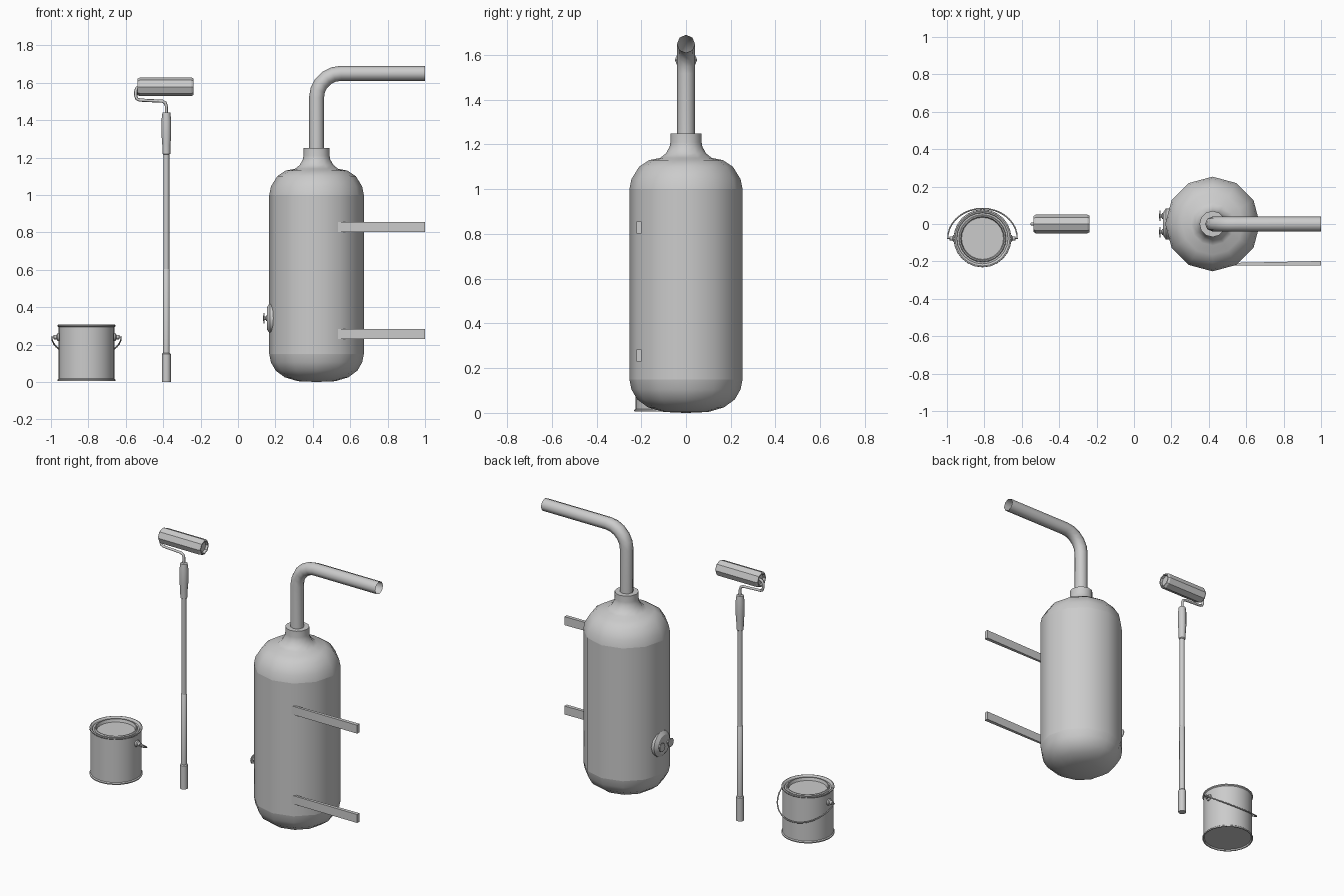
import bpy, bmesh, math
from mathutils import Matrix, Vector

if "Cube" in bpy.data.objects:
    bpy.data.objects.remove(bpy.data.objects["Cube"])


def finish(ob, angle):
    bpy.ops.object.select_all(action='DESELECT')
    ob.select_set(True)
    bpy.context.view_layer.objects.active = ob
    if angle:
        bpy.ops.object.shade_smooth_by_angle(angle=math.radians(angle))
    return ob


def mesh_object(name, bm, angle):
    bmesh.ops.recalc_face_normals(bm, faces=bm.faces)
    me = bpy.data.meshes.new(name)
    bm.to_mesh(me)
    bm.free()
    ob = bpy.data.objects.new(name, me)
    bpy.context.collection.objects.link(ob)
    return finish(ob, angle)


def lathe(name, profile, sides, loc, tilt=0, angle=40):
    """Spin (radius, height) points about z, then tilt about y."""
    bm = bmesh.new()
    vs = [bm.verts.new((r, 0, h)) for r, h in profile]
    es = [bm.edges.new(p) for p in zip(vs, vs[1:])]
    bmesh.ops.spin(bm, geom=vs + es, cent=(0, 0, 0), axis=(0, 0, 1),
                   angle=math.tau, steps=sides, use_duplicate=False)
    bmesh.ops.remove_doubles(bm, verts=bm.verts, dist=1e-5)
    bm.transform(Matrix.Translation(loc) @ Matrix.Rotation(math.radians(tilt), 4, 'Y'))
    return mesh_object(name, bm, angle)


def tube(name, points, radius, res, angle=65, caps=True):
    cu = bpy.data.curves.new(name, 'CURVE')
    cu.dimensions = '3D'
    cu.bevel_depth, cu.bevel_resolution, cu.use_fill_caps = radius, res, caps
    sp = cu.splines.new('POLY')
    sp.points.add(len(points) - 1)
    for p, co in zip(sp.points, points):
        p.co = (*co, 1)
    ob = bpy.data.objects.new(name, cu)
    bpy.context.collection.objects.link(ob)
    finish(ob, 0)
    bpy.ops.object.convert(target='MESH')
    return finish(bpy.context.object, angle)


# Tank: body, rounded base, shoulder with neck
TX = 0.42
tank = (TX, 0, 0)
lathe("tank_body", [(0.253, 0.15), (0.253, 1.0)], 12, tank)
lathe("tank_base", [(0, 0), (0.1, 0.004), (0.17, 0.025), (0.218, 0.06),
                    (0.244, 0.105), (0.253, 0.15)], 12, tank)
lathe("tank_shoulder", [(0.253, 1.0), (0.244, 1.045), (0.21, 1.1), (0.165, 1.13),
                        (0.115, 1.14), (0.09, 1.16), (0.073, 1.19), (0.07, 1.21),
                        (0.07, 1.25), (0.038, 1.25)], 12, tank, angle=50)

# Bent outlet pipe, open at its end
bend = [(TX + 0.13 - 0.13 * math.cos(a), 0, 1.52 + 0.13 * math.sin(a))
        for a in (math.radians(18 * i) for i in range(6))]
tube("outlet_pipe", [(TX, 0, 1.2)] + bend + [(1.0, 0, 1.65)], 0.04, 2, caps=False)

# Two tapering side bars
for label, z in (("lower", 0.257), ("upper", 0.829)):
    bm = bmesh.new()
    bmesh.ops.create_cube(bm, size=1)
    for v in bm.verts:
        end, back = v.co.x > 0, v.co.y > 0
        v.co = Vector((1.0 if end else 0.53,
                       (-0.198 if end else -0.208) if back else -0.222,
                       z + v.co.z * 0.054))
    mesh_object(label + "_side_bar", bm, 0)

# Valve plate and its two knobs
lathe("valve_plate", [(0.082, 0), (0.082, 0.03), (0.06, 0.045), (0, 0.045)], 12,
      (0.2, 0, 0.34), tilt=-90, angle=35)
for label, y in (("front", -0.043), ("back", 0.043)):
    lathe(label + "_valve_knob", [(0.015, 0), (0.015, 0.01), (0.009, 0.012), (0.009, 0.019),
                                  (0.028, 0.019), (0.028, 0.024), (0, 0.026)], 8,
          (0.16, y, 0.34), tilt=-90, angle=50)

# Paint roller: pole sections and handle
PX = -0.383
pole = (PX, 0, 0)
lathe("pole_end_grip", [(0, 0), (0.024, 0), (0.024, 0.15), (0.017, 0.157)], 10, pole)
lathe("pole_lower", [(0.018, 0.15), (0.018, 0.6), (0.014, 0.605)], 10, pole)
lathe("pole_upper", [(0.0155, 0.6), (0.0155, 1.22)], 10, pole)
lathe("roller_handle", [(0.015, 1.215), (0.021, 1.22), (0.022, 1.27), (0.026, 1.32),
                        (0.026, 1.4), (0.021, 1.44), (0, 1.443)], 10, pole)

# Roller wire frame and sleeve
tube("roller_frame", [(x, 0, z) for x, z in (
    (PX, 1.43), (PX, 1.475), (-0.389, 1.492), (-0.405, 1.501), (-0.525, 1.507),
    (-0.541, 1.514), (-0.547, 1.53), (-0.547, 1.556), (-0.541, 1.571),
    (-0.525, 1.578), (-0.28, 1.578))], 0.0085, 1)
sleeve = [(0.034, 0.015), (0.036, 0), (0.043, 0), (0.05, 0.012),
          (0.05, 0.288), (0.043, 0.3), (0.036, 0.3), (0.034, 0.285)]
lathe("roller_sleeve", [(0, 0.015)] + sleeve + [(0, 0.285)], 8,
      (-0.537, 0, 1.578), tilt=90, angle=20)

# Paint can with rolled lips and a pressed lid
CX, CY = -0.81, -0.077
can = (CX, CY, 0)
lathe("can_body", [(0, 0.014), (0.143, 0.014), (0.147, 0.006), (0.154, 0.006),
                   (0.155, 0.013), (0.149, 0.018), (0.149, 0.293),
                   (0.154, 0.298), (0.154, 0.305), (0.147, 0.307), (0.14, 0.303)], 24, can)
lathe("can_lid", [(0.14, 0.303), (0.136, 0.295), (0.127, 0.295), (0.123, 0.303),
                  (0.117, 0.303), (0.112, 0.285), (0, 0.285)], 24, can)

# Handle ears and the wire handle hanging behind the can
HZ = 0.24
for label, s in (("left", -1), ("right", 1)):
    lathe(label + "_handle_ear", [(0.022, 0), (0.02, 0.01), (0.012, 0.015), (0.012, 0.03),
                                  (0, 0.032)], 10, (CX + s * 0.145, CY, HZ), tilt=90 * s)
arc = [(CX - 0.186 * math.cos(t), CY + 0.16 * math.sin(t), HZ - 0.105 * math.sin(t))
       for t in (math.pi * i / 18 for i in range(19))]
tube("can_handle", [(CX - 0.16, CY, HZ)] + arc + [(CX + 0.16, CY, HZ)], 0.004, 1)
